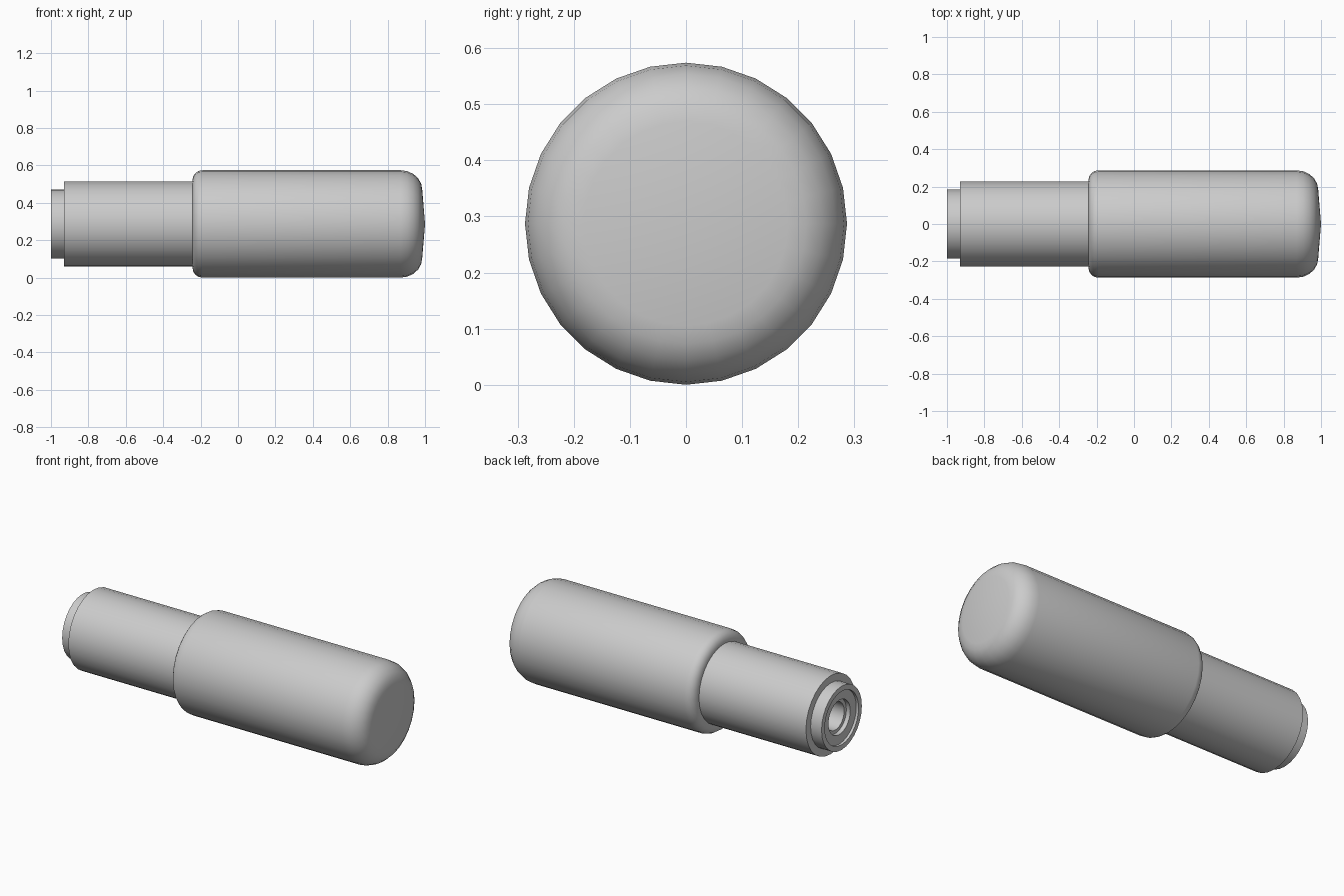
import bpy, bmesh, math
from mathutils import Vector

cube = bpy.data.objects.get("Cube")
if cube:
    bpy.data.objects.remove(cube, do_unlink=True)

RADIUS = 0.287
SIDES = 28

gray = bpy.data.materials.new("plain gray")
gray.use_nodes = True
color = (0.6, 0.6, 0.6, 1)
gray.diffuse_color = color
gray.node_tree.nodes["Principled BSDF"].inputs["Base Color"].default_value = color


def arc(cx, cr, rx, rr, start, end, steps):
    """Elliptical corner of a profile, as (x, radius) points."""
    angles = [math.radians(start + (end - start) * i / steps) for i in range(steps + 1)]
    return [(cx + rx * math.cos(a), cr + rr * math.sin(a)) for a in angles]


def lathe(name, profile):
    """Turn an (x, radius) profile round the long axis."""
    bm = bmesh.new()
    verts = [bm.verts.new((x, 0, r)) for x, r in profile]
    edges = [bm.edges.new(pair) for pair in zip(verts, verts[1:])]
    bmesh.ops.spin(bm, geom=verts + edges, cent=(0, 0, 0), axis=(1, 0, 0),
                   angle=math.tau, steps=SIDES, use_duplicate=False)
    bmesh.ops.remove_doubles(bm, verts=bm.verts, dist=0.0001)
    bmesh.ops.recalc_face_normals(bm, faces=bm.faces)
    bmesh.ops.translate(bm, verts=bm.verts, vec=Vector((0, 0, RADIUS)))
    mesh = bpy.data.meshes.new(name)
    bm.to_mesh(mesh)
    bm.free()
    mesh.materials.append(gray)
    obj = bpy.data.objects.new(name, mesh)
    bpy.context.collection.objects.link(obj)
    bpy.ops.object.select_all(action='DESELECT')
    obj.select_set(True)
    bpy.context.view_layer.objects.active = obj
    bpy.ops.object.shade_smooth_by_angle(angle=math.radians(35))
    return obj


# Wide grip with rounded shoulder and a shallow domed end
shoulder = arc(-0.19, 0.237, 0.053, 0.05, 180, 90, 4)
nose = arc(0.87, 0.182, 0.115, 0.105, 90, 0, 5)
lathe("grip", [(-0.243, 0.22)] + shoulder + nose + [(1.0, 0)])

# Narrow shank, stepped collar and the socket bored into its end
lathe("shank", [
    (-0.22, 0.228), (-0.93, 0.228), (-0.93, 0.185),
    (-1.0, 0.185), (-1.0, 0.155), (-0.985, 0.155),
    (-0.985, 0.10), (-0.96, 0.10), (-0.96, 0.08),
    (-0.86, 0.08), (-0.86, 0),
])
